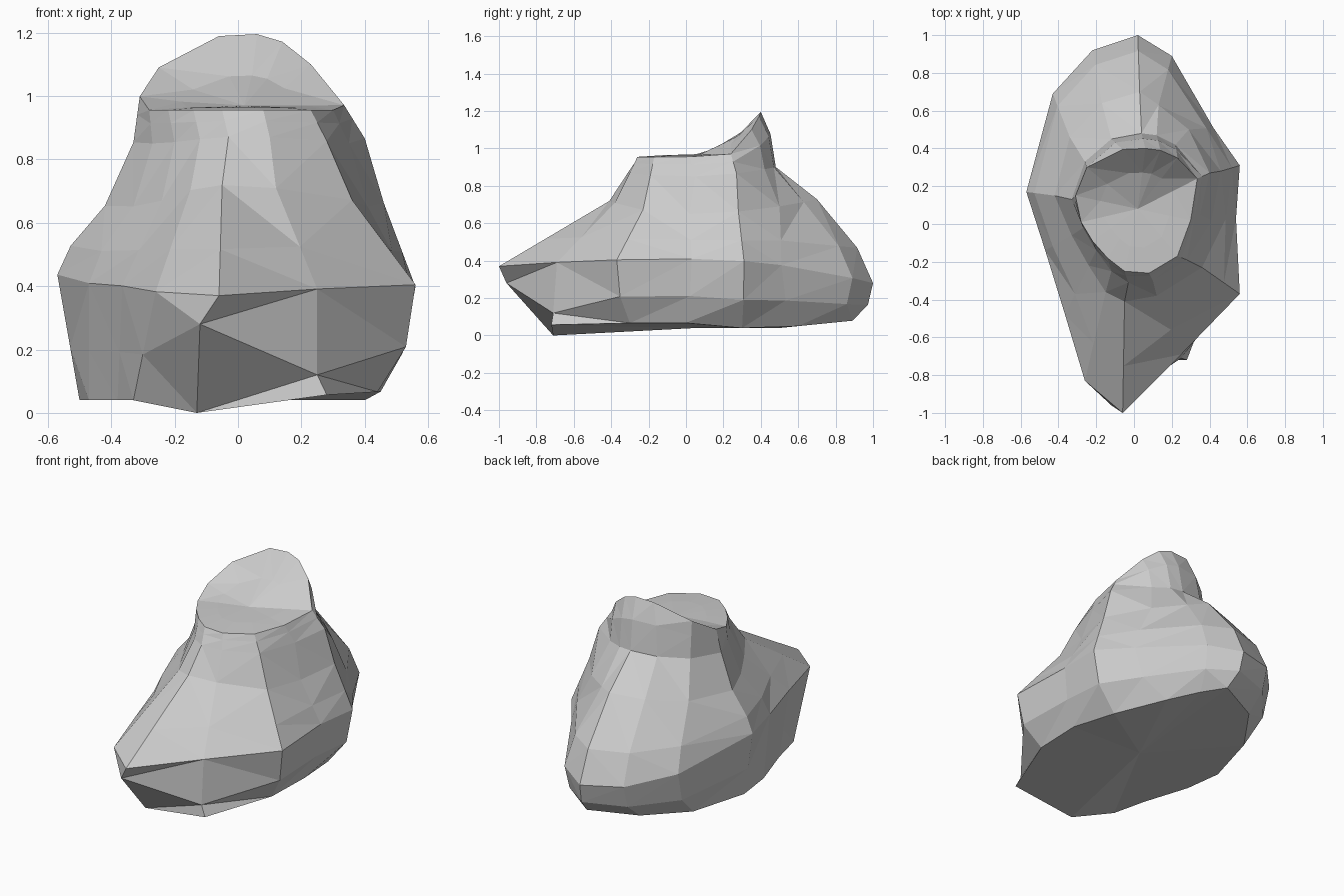
import bpy, bmesh
from mathutils import Vector

if "Cube" in bpy.data.objects:
    bpy.data.objects.remove(bpy.data.objects["Cube"])


def outline(points, height):
    """Turn plan-view points into a closed ring; height gives z at (x, y)."""
    return [Vector((x, y, height(x, y))) for x, y in points]


def between(low, high, z_share, bulged_share, bulges):
    """Ring between two others; where bulges(p) is true it swells outwards."""
    ring = []
    for a, b in zip(low, high):
        p = a.lerp(b, bulged_share if bulges(a) else z_share)
        p.z = a.z + (b.z - a.z) * z_share
        ring.append(p)
    return ring


# Underside, touching the ground at the front, tucked in on the right
base = outline(
    [(-.13, -.71), (.28, -.72), (.44, -.30), (.45, 0), (.40, .30), (.26, .60), (.15, .77),
     (.05, .89), (-.22, .76), (-.40, .50), (-.50, .15), (-.47, -.08), (-.38, -.36), (-.33, -.57)],
    lambda x, y: 0 if -.2 < x < 0 and y < 0 else .04 + .1 * max(0, y - .5) + .06 * max(0, x) * (y < .1))

# Widest girth of the rock
girth = outline(
    [(-.06, -1), (.25, -.69), (.56, -.37), (.54, .03), (.56, .31), (.42, .51), (.20, .89),
     (.02, 1), (-.22, .92), (-.43, .69), (-.57, .17), (-.47, -.14), (-.365, -.48), (-.26, -.83)],
    lambda x, y: .41 - (.13 * y * y if y > 0 else .04 * y * y) + .03 * (x < -.5))

# Sloping shoulder under the neck, with a pinched ridge at the front right
shoulder = outline(
    [(-.05, -.41), (.12, -.38), (.36, -.23), (.41, .02), (.46, .28), (.29, .50), (.13, .63),
     (.03, .70), (-.17, .64), (-.34, .46), (-.42, .15), (-.33, -.06), (-.24, -.22), (-.15, -.36)],
    lambda x, y: .65 + (.16 * y * y if y > 0 else .41 * y * y))

# Narrow neck
neck = outline(
    [(-.03, -.31), (.10, -.30), (.28, -.19), (.35, .05), (.40, .27), (.22, .42), (.12, .47),
     (.04, .48), (-.12, .45), (-.26, .33), (-.33, .13), (-.27, -.02), (-.20, -.14), (-.12, -.25)],
    lambda x, y: .85 + .22 * y * y)

# Rim: level at the front, climbing to a crest at the back
rim = outline(
    [(-.05, -.25), (.08, -.26), (.23, -.17), (.30, .02), (.335, .24), (.23, .35), (.14, .39),
     (.06, .40), (-.06, .395), (-.25, .30), (-.31, .15), (-.28, .01), (-.22, -.09), (-.14, -.18)],
    lambda x, y: .955 + max(0, y) ** 2 * 1.5 - .3 * max(0, x - .1) * (y > .1) + .01 * (x < -.3))

# In-between rings that round off the foot, the haunch and the crest
foot = between(base, girth, .42, .75, lambda p: p.y > -.4 and p.x > 0 or p.y > .4)
foot[0] = Vector((-.12, -.96, .28))     # undercut toe under the front tip
foot[1] = Vector((.25, -.71, .12))
haunch = between(girth, shoulder, .42, .28, lambda p: p.y > .5 or p.x < -.4)
crown = between(neck, rim, .6, .35, lambda p: p.y > .4)

# Hollow seat-like top inside the rim
centre = Vector((.02, .08, .97))
hollow = []
for p in rim:
    q = centre.lerp(p, .6)
    q.z = centre.z + (p.z - centre.z) * .42
    hollow.append(q)

# Skin the rings into one faceted boulder
bm = bmesh.new()
rings = [[bm.verts.new(p) for p in ring]
         for ring in (base, foot, girth, haunch, shoulder, neck, crown, rim, hollow)]
n = len(base)
for low, high in zip(rings, rings[1:]):
    for i in range(n):
        j = (i + 1) % n
        bm.faces.new((low[i], low[j], high[j], high[i]))
under = bm.verts.new((0, .05, .04))
top = bm.verts.new(centre)
for i in range(n):
    j = (i + 1) % n
    bm.faces.new((rings[0][j], rings[0][i], under))
    bm.faces.new((rings[-1][i], rings[-1][j], top))
bmesh.ops.triangulate(bm, faces=bm.faces[:])
bmesh.ops.recalc_face_normals(bm, faces=bm.faces[:])

mesh = bpy.data.meshes.new("boulder")
bm.to_mesh(mesh)
bm.free()
boulder = bpy.data.objects.new("boulder", mesh)
bpy.context.collection.objects.link(boulder)
